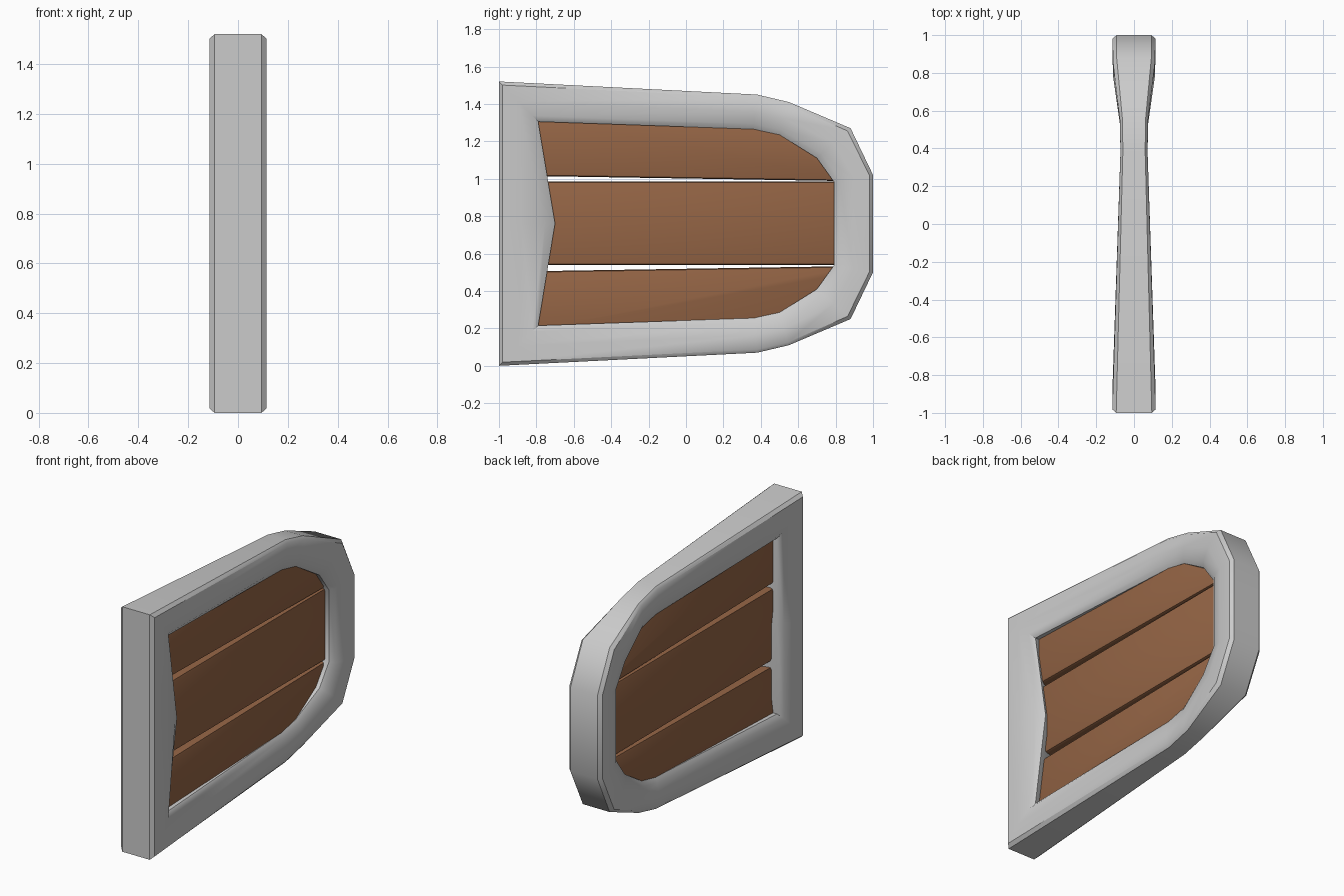
import bpy, bmesh, math

if "Cube" in bpy.data.objects:
    bpy.data.objects.remove(bpy.data.objects["Cube"])

ZC = 0.76  # mirror height of the panel


def finish(name, bm, angle, mat=None):
    bmesh.ops.recalc_face_normals(bm, faces=bm.faces[:])
    me = bpy.data.meshes.new(name)
    bm.to_mesh(me)
    bm.free()
    ob = bpy.data.objects.new(name, me)
    bpy.context.collection.objects.link(ob)
    if mat:
        me.materials.append(mat)
    bpy.ops.object.select_all(action='DESELECT')
    ob.select_set(True)
    bpy.context.view_layer.objects.active = ob
    bpy.ops.object.shade_smooth_by_angle(angle=math.radians(angle))
    return ob


# Frame: lofted ring; stations are (outer y, outer z, inner y, inner z, half thickness)
lower = [
    (-1.0, 0.0, -0.79, 0.215, 0.115),
    (0.38, 0.07, 0.36, 0.255, 0.072),
    (0.55, 0.11, 0.50, 0.285, 0.074),
    (0.88, 0.25, 0.70, 0.41, 0.112),
    (1.0, 0.50, 0.79, 0.535, 0.113),
]
upper = [(a, 2 * ZC - b, c, 2 * ZC - d, t) for a, b, c, d, t in reversed(lower)]
stations = lower + upper + [(-1.0, ZC, -0.79, ZC, 0.115)]
# cross-section as (fraction from outer to inner, fraction of thickness)
half = [(0, 0.82), (0.09, 1.0), (0.5, 1.0), (0.85, 0.84), (1, 0.62)]
section = half + [(f, -x) for f, x in reversed(half)]

bm = bmesh.new()
rings = []
for i, (oy, oz, iy, iz, t) in enumerate(stations):
    ring = []
    for f, x in section:
        y = oy + (iy - oy) * f
        # the hinge post bulges inward on its +x side
        if i == len(stations) - 1 and f > 0.4 and x > 0:
            y += 0.09 * (f - 0.4) / 0.6
        ring.append(bm.verts.new((x * t, y, oz + (iz - oz) * f)))
    rings.append(ring)
n = len(section)
for i, a in enumerate(rings):
    b = rings[(i + 1) % len(rings)]
    for j in range(n):
        k = (j + 1) % n
        bm.faces.new((a[j], a[k], b[k], b[j]))
finish("frame", bm, 42)

# Planks: bevelled boards whose ends sit inside the frame
wood = bpy.data.materials.new("wood")
wood.diffuse_color = (0.30, 0.13, 0.06, 1)
wood.use_nodes = True
wood.node_tree.nodes["Principled BSDF"].inputs["Base Color"].default_value = wood.diffuse_color


def plank(name, outline, thick=0.045):
    bm = bmesh.new()
    face = bm.faces.new([bm.verts.new((-thick, y, z)) for y, z in outline])
    ext = bmesh.ops.extrude_face_region(bm, geom=[face], use_keep_orig=True)
    for v in ext['geom']:
        if isinstance(v, bmesh.types.BMVert):
            v.co.x = thick
    rim = [e for e in bm.edges if abs(e.verts[0].co.x - e.verts[1].co.x) < 1e-5]
    bmesh.ops.recalc_face_normals(bm, faces=bm.faces[:])
    bmesh.ops.bevel(bm, geom=rim, offset=0.018, segments=2, profile=0.5,
                    affect='EDGES')
    finish(name, bm, 40, wood)


side = [(-0.85, 0.505), (-0.85, 0.17), (0.37, 0.21), (0.53, 0.24),
        (0.75, 0.37), (0.83, 0.48), (0.83, 0.532)]
plank("lower_plank", side)
plank("middle_plank", [(-0.85, 0.538), (0.83, 0.538), (0.83, 0.986), (-0.85, 0.986)])
plank("upper_plank", [(y, 2 * ZC - z) for y, z in side])
